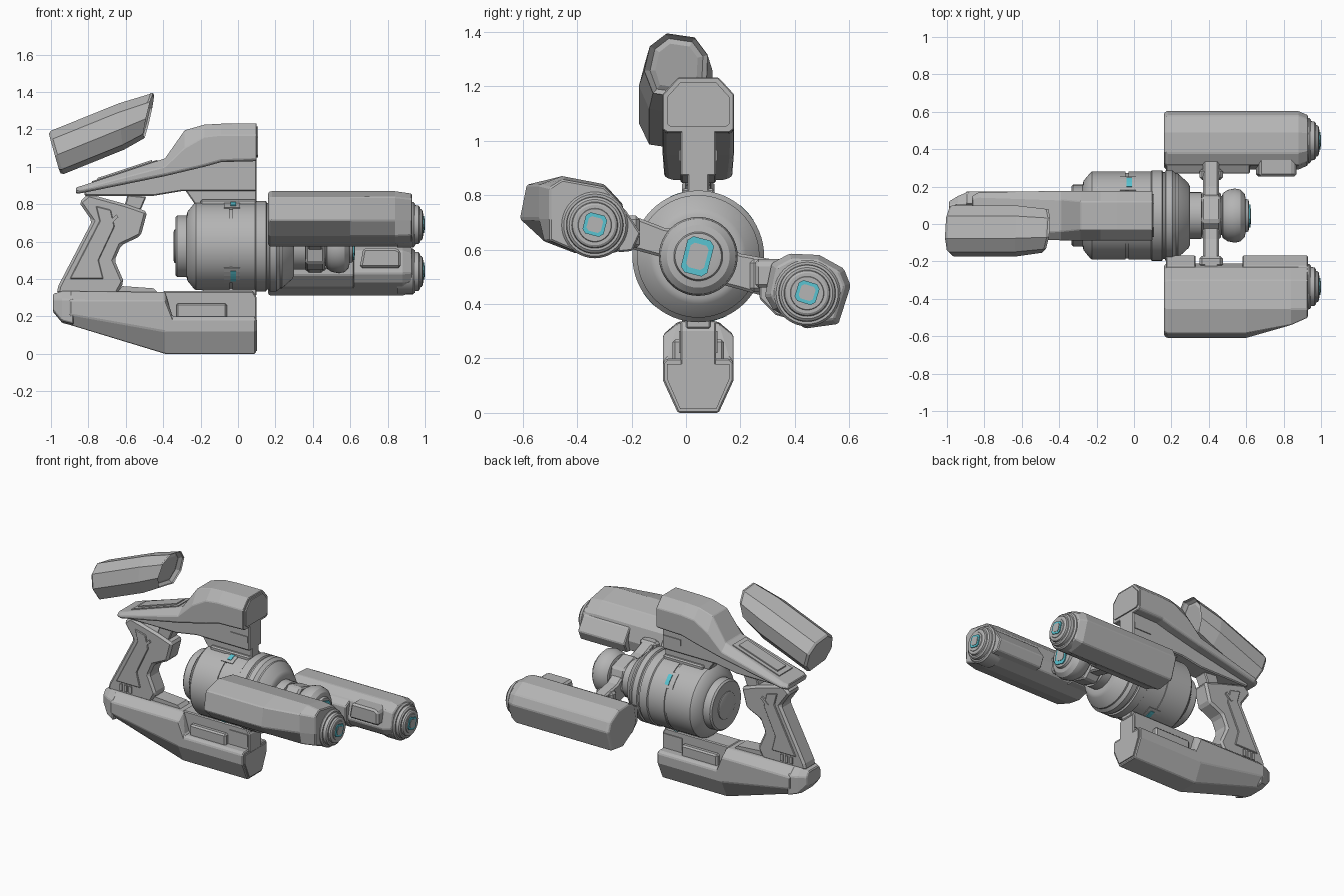
import bpy, bmesh, math
from mathutils import Matrix, Vector

YC, ZC = 0.045, 0.575          # main axis of the body


def material(name, rgb):
    m = bpy.data.materials.new(name)
    m.diffuse_color = (*rgb, 1)
    return m


GREY = material("light_grey", (0.46, 0.46, 0.46))
TEAL = material("teal_glow", (0.10, 0.55, 0.64))


def finish(name, bm, mat=GREY, bevel=0, smooth=False):
    bmesh.ops.recalc_face_normals(bm, faces=bm.faces)
    me = bpy.data.meshes.new(name)
    bm.to_mesh(me)
    bm.free()
    ob = bpy.data.objects.new(name, me)
    bpy.context.collection.objects.link(ob)
    me.materials.append(mat)
    if smooth:
        me.polygons.foreach_set("use_smooth", [True] * len(me.polygons))
        me.set_sharp_from_angle(angle=math.radians(28))
    if bevel:
        mod = ob.modifiers.new("edge_chamfer", 'BEVEL')
        mod.width, mod.segments, mod.limit_method = bevel, 1, 'ANGLE'
        mod.angle_limit = math.radians(30)
    return ob


def skin(rings, cap=True):
    """Join rings of equal length into a closed skin."""
    bm = bmesh.new()
    rows = [[bm.verts.new(p) for p in r] for r in rings]
    n = len(rows[0])
    for a, b in zip(rows, rows[1:]):
        for i in range(n):
            bm.faces.new((a[i], a[(i + 1) % n], b[(i + 1) % n], b[i]))
    if cap:
        bm.faces.new(rows[0])
        bm.faces.new(rows[-1])
    return bm


def loft(name, stations, **kw):
    """stations: (x, [(y, z), ...])"""
    return finish(name, skin([[(x, y, z) for y, z in s] for x, s in stations]), **kw)


def slab(name, outline, half, y=YC, **kw):
    """Side outline (x, z) extruded across y."""
    return finish(name, skin([[(x, y + s * half, z) for x, z in outline] for s in (-1, 1)]), **kw)


def box(name, x0, x1, y0, y1, z0, z1, **kw):
    return slab(name, [(x0, z0), (x1, z0), (x1, z1), (x0, z1)], (y1 - y0) / 2, (y0 + y1) / 2, **kw)


def lathe(name, profile, y=YC, z=ZC, n=48):
    """profile: (x, radius) turned about an axis along x."""
    rings = [[(x, y + r * math.cos(2 * math.pi * i / n), z + r * math.sin(2 * math.pi * i / n))
              for i in range(n)] for x, r in profile]
    return finish(name, skin(rings), smooth=True)


def lens(name, x, y, z, hy, hz, tilt):
    """Clipped rectangle: glowing rim with a grey core plate."""
    for part, k, d, mat in (("rim", 1, 0.006, TEAL), ("core", 0.68, 0.009, GREY)):
        a, b, c = hy * k, hz * k, 0.35 * hy * k
        pts = [(a, b - c), (a - c, b), (c - a, b), (-a, b - c),
               (-a, c - b), (c - a, -b), (a - c, -b), (a, c - b)]
        co, si = math.cos(tilt), math.sin(tilt)
        sec = [(y + p * co - q * si, z + p * si + q * co) for p, q in pts]
        loft(f"{name}_{part}", [(x - 0.004, sec), (x + d, sec)], mat=mat)


# --- central body
lathe("body", [(-0.335, 0.10), (-0.335, 0.155), (-0.325, 0.165), (-0.275, 0.165), (-0.27, 0.185),
               (-0.235, 0.228), (-0.225, 0.235), (-0.045, 0.235), (-0.045, 0.229), (-0.03, 0.229),
               (-0.03, 0.235), (0.09, 0.235), (0.095, 0.242), (0.15, 0.242), (0.155, 0.232), (0.165, 0.232),
               (0.17, 0.242), (0.205, 0.242), (0.225, 0.225), (0.235, 0.225), (0.29, 0.175),
               (0.30, 0.155), (0.30, 0.125), (0.36, 0.125), (0.365, 0.105), (0.47, 0.105), (0.475, 0.12),
               (0.50, 0.137), (0.54, 0.145), (0.57, 0.138), (0.592, 0.115), (0.597, 0.09), (0.612, 0.085),
               (0.615, 0.07)], n=64)
lathe("rear_cap", [(-0.345, 0.075), (-0.34, 0.09), (-0.33, 0.09)])
lens("centre_lens", 0.616, 0.042, 0.575, 0.05, 0.068, -0.25)

# glowing windows and frames around the body
for k, deg in enumerate((42, 107, 222, 287)):
    m = Matrix.Translation((0, YC, ZC)) @ Matrix.Rotation(math.radians(deg), 4, 'X')
    for nm, half, x0, x1, r, mat in (("window_frame", 0.055, -0.075, 0.012, 0.239, GREY),
                                     ("window", 0.035, -0.04, -0.012, 0.243, TEAL)):
        rings = []
        for x in (x0, x1):
            arc = [half / 0.24 * t for t in (-1, -0.5, 0, 0.5, 1)]
            rings.append([m @ Vector((x, q * math.cos(t), q * math.sin(t)))
                          for q, ts in ((r, arc), (0.22, arc[::-1])) for t in ts])
        finish(f"{nm}_{k}", skin(rings), mat=mat)


# --- upper shell, lofted over its sloping underside
def hull(x, z0, z1, z2, w0, w1, w2):
    half = [(w0, z0), (w1, z0 + 0.012), (w1, z1), (w2, z2)]
    return x, [(YC + y, z) for y, z in half] + [(YC - y, z) for y, z in half[::-1]]


loft("upper_shell", [hull(-0.865, 0.855, 0.875, 0.89, 0.09, 0.105, 0.09),
                     hull(-0.83, 0.86, 0.885, 0.90, 0.11, 0.125, 0.10),
                     hull(-0.39, 0.95, 1.00, 1.045, 0.12, 0.132, 0.085),
                     hull(-0.285, 0.975, 1.10, 1.195, 0.12, 0.132, 0.075),
                     hull(-0.18, 1.0, 1.16, 1.225, 0.12, 0.132, 0.075),
                     hull(-0.09, 1.025, 1.17, 1.23, 0.12, 0.132, 0.075),
                     hull(0.10, 1.03, 1.17, 1.232, 0.115, 0.132, 0.075)], bevel=0.008)
loft("upper_shell_nose", [hull(0.09, 1.05, 1.16, 1.215, 0.10, 0.115, 0.065),
                          hull(0.108, 1.05, 1.16, 1.215, 0.10, 0.115, 0.065)])
slab("upper_core", [(-0.82, 0.845), (-0.45, 0.845), (-0.30, 0.87), (0.10, 0.87), (0.10, 1.05),
                    (-0.10, 1.05), (-0.82, 0.88)], 0.065, bevel=0.006)
slab("upper_post", [(-0.21, 0.77), (0.10, 0.77), (0.10, 0.90), (-0.30, 0.90)], 0.04, bevel=0.006)
box("upper_post_foot", -0.2, 0.1, -0.015, 0.105, 0.775, 0.825, bevel=0.008)
box("upper_panel", -0.04, 0.09, -0.026, 0.116, 0.925, 0.965)
# framed deck strip on the rear slope
for nm, x0, x1, w, d in (("deck_frame", -0.78, -0.43, 0.07, 0.006), ("deck_strip", -0.75, -0.46, 0.045, 0.014)):
    zz = [0.90 + (x + 0.83) * 0.33 for x in (x0, x1)]
    slab(nm, [(x0, zz[0] - 0.01), (x1, zz[1] - 0.01), (x1, zz[1] + d), (x0, zz[0] + d)], w)

# --- lower shell
loft("lower_shell", [hull(-0.99, 0.225, 0.29, 0.32, 0.045, 0.075, 0.055),
                     hull(-0.94, 0.165, 0.29, 0.335, 0.055, 0.105, 0.065),
                     hull(-0.88, 0.15, 0.29, 0.335, 0.06, 0.13, 0.075)], bevel=0.006)


def keel(x, z0, zm, z1, z2, w2):
    half = [(0.075, z0), (0.13, zm), (0.13, z1), (w2, z2)]
    return x, [(YC + y, z) for y, z in half] + [(YC - y, z) for y, z in half[::-1]]


loft("lower_hull", [keel(-0.90, 0.155, 0.21, 0.285, 0.335, 0.075), keel(-0.39, 0.0, 0.12, 0.285, 0.33, 0.075),
                    keel(-0.35, 0.0, 0.12, 0.185, 0.20, 0.115), keel(0.095, 0.0, 0.12, 0.185, 0.20, 0.115)],
     bevel=0.006)
loft("lower_hull_nose", [(x, [(-0.07, 0.18), (0.16, 0.18), (0.16, 0.125), (0.112, 0.015),
                              (-0.022, 0.015), (-0.07, 0.125)]) for x in (0.08, 0.102)])
slab("lower_core", [(-0.40, 0.15), (0.10, 0.15), (0.10, 0.30), (0.08, 0.335), (-0.40, 0.335)], 0.065, bevel=0.006)
box("lower_panel", -0.05, 0.09, -0.026, 0.116, 0.22, 0.30)
box("lower_side_rail", -0.33, -0.06, -0.05, 0.14, 0.18, 0.27, bevel=0.01)
slab("lower_ridge", [(-0.65, 0.32), (-0.42, 0.32), (-0.45, 0.35), (-0.62, 0.362)], 0.05)
box("lower_post", -0.19, 0.1, 0.0, 0.09, 0.31, 0.37, bevel=0.006)

# --- grip
slab("grip", [(-0.97, 0.32), (-0.645, 0.32), (-0.61, 0.385), (-0.66, 0.50), (-0.625, 0.58), (-0.52, 0.63),
              (-0.485, 0.76), (-0.60, 0.80), (-0.80, 0.855), (-0.85, 0.81), (-0.78, 0.71), (-0.96, 0.365)],
     0.06, bevel=0.014)
slab("grip_side", [(-0.90, 0.40), (-0.72, 0.40), (-0.745, 0.50), (-0.66, 0.68), (-0.68, 0.77), (-0.76, 0.79),
                   (-0.74, 0.71)], 0.067, bevel=0.004)
slab("trigger_block", [(-0.61, 0.78), (-0.52, 0.77), (-0.49, 0.84), (-0.59, 0.85)], 0.045, bevel=0.006)
for i in range(3):
    box(f"grip_slot_{i}", -0.875 + i * 0.035, -0.855 + i * 0.035, -0.022, 0.112, 0.345, 0.39)
slab("grip_latch", [(-0.70, 0.70), (-0.685, 0.69), (-0.64, 0.73), (-0.65, 0.745)], 0.072)

# --- side pods
left = [(-0.61, 0.713), (-0.585, 0.838), (-0.455, 0.87), (-0.30, 0.84), (-0.235, 0.77), (-0.21, 0.67),
        (-0.225, 0.60), (-0.32, 0.573), (-0.41, 0.588), (-0.52, 0.63)]


def squeeze(sec, c, k):
    return [(c[0] + (y - c[0]) * k, c[1] + (z - c[1]) * k) for y, z in sec]


taper = [(max(y, -0.50), 0.69 + (z - 0.69) * 0.93) for y, z in left]
loft("left_pod", [(0.16, squeeze(left, (-0.4, 0.71), 0.94)), (0.175, left), (0.60, left), (0.84, [
    (max(y, -0.54), z) for y, z in left]), (0.93, taper)], bevel=0.006)
for i, (x0, x1) in enumerate(((0.17, 0.33), (0.58, 0.93))):
    loft(f"left_pod_lobe_{i}", [(x, [(-0.25, 0.76), (-0.225, 0.75), (-0.167, 0.66), (-0.197, 0.595), (-0.25, 0.59)])
                                for x in (x0, x1)], bevel=0.006)

right = [(0.605, 0.467), (0.56, 0.327), (0.44, 0.31), (0.32, 0.38), (0.29, 0.43), (0.315, 0.55),
         (0.38, 0.585), (0.49, 0.58), (0.58, 0.53)]
loft("right_pod", [(0.16, squeeze(right, (0.45, 0.45), 0.94)), (0.175, right), (0.88, right),
                   (0.93, squeeze(right, (0.45, 0.445), 0.86))], bevel=0.006)
loft("right_pod_lobe", [(x, [(0.27, 0.42), (0.27, 0.52), (0.36, 0.57), (0.40, 0.34), (0.33, 0.36)])
                        for x in (0.17, 0.62)], bevel=0.006)
slab("right_pod_box", [(0.65, 0.46), (0.87, 0.46), (0.87, 0.55), (0.84, 0.565), (0.67, 0.565)], 0.05, 0.305, bevel=0.012)

# stepped noses with lenses
for nm, y, z, tilt in (("left", -0.335, 0.69, -0.25), ("right", 0.445, 0.44, -0.3)):
    lathe(f"{nm}_nose", [(0.85, 0.122), (0.935, 0.122), (0.945, 0.114), (0.945, 0.105), (0.965, 0.103),
                         (0.972, 0.094), (0.972, 0.085), (0.983, 0.082), (0.988, 0.074), (0.988, 0.062),
                         (0.991, 0.06)], y, z, 40)
    lens(f"{nm}_lens", 0.991, y, z + 0.002, 0.04, 0.04, tilt)

# --- arms joining the pods to the body
bar = [(-0.30, 0.63), (-0.10, 0.575), (0.02, 0.50), (0.19, 0.456), (0.30, 0.425), (0.40, 0.45),
       (0.34, 0.56), (0.20, 0.585), (0.10, 0.65), (-0.08, 0.68), (-0.17, 0.715), (-0.30, 0.74)]
loft("pod_arms", [(x, bar) for x in (0.37, 0.455)], bevel=0.01)
hexagon = [(YC + 0.135 * math.cos(a), ZC + 0.135 * math.sin(a)) for a in (math.pi / 3 * i - 0.3 for i in range(6))]
loft("arm_hub", [(x, hexagon) for x in (0.36, 0.465)], bevel=0.012)
for nm, y, z in (("left", -0.20, 0.665), ("right", 0.265, 0.505)):
    box(f"{nm}_arm_joint", 0.35, 0.475, y - 0.03, y + 0.03, z - 0.06, z + 0.06, bevel=0.014)

# --- floating sight: sloped front end with a stepped recess
cross = [(0.06, 0.115), (0.125, 0.06), (0.135, -0.03), (0.085, -0.105)]
cross = cross + [(-y, z) for y, z in cross[::-1]]
frame = (Matrix.Translation((-0.715, -0.035, 1.175)) @ Matrix.Rotation(math.radians(-22), 4, 'Y')
         @ Matrix.Rotation(math.radians(-9), 4, 'X'))
rings = [[frame @ Vector((x + s * z, k * y, k * z)) for y, z in cross]
         for x, s, k in ((-0.285, 0.1, 0.92), (-0.27, 0.1, 1.0), (0.10, 0.3, 1.0), (0.255, 0.6, 0.86))]
bm = skin(rings)
bm.faces.ensure_lookup_table()
end = bm.faces[-1]
for t, d in ((0.018, -0.012), (0.02, -0.02), (0.02, 0.008)):
    bmesh.ops.inset_region(bm, faces=[end], thickness=t, depth=0)
    move = (frame.to_3x3() @ Vector((1, 0, -0.4))).normalized() * d
    bmesh.ops.translate(bm, verts=end.verts, vec=move)
finish("floating_sight", bm)
